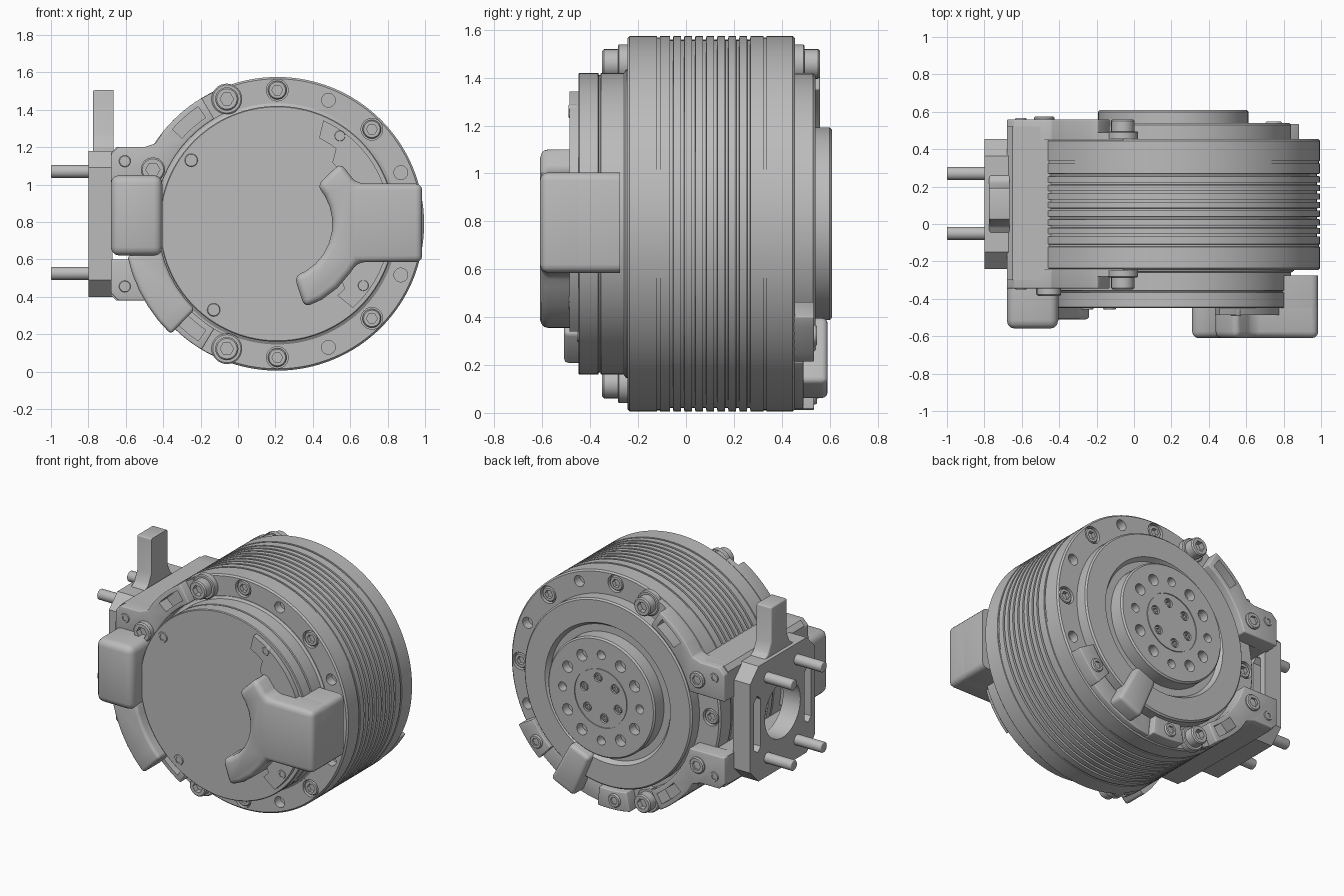
import bpy, bmesh
from math import sin, cos, pi, radians, hypot

if "Cube" in bpy.data.objects:
    bpy.data.objects.remove(bpy.data.objects["Cube"])

GREY = bpy.data.materials.new("machined grey")
GREY.use_nodes = True
GREY.diffuse_color = (0.5, 0.5, 0.5, 1)
GREY.node_tree.nodes["Principled BSDF"].inputs["Base Color"].default_value = (0.5, 0.5, 0.5, 1)

CX, CZ = 0.21, 0.79            # drum axis
FRONT, BACK = -0.245, 0.455    # drum end faces


def finish(name, bm):
    bmesh.ops.recalc_face_normals(bm, faces=bm.faces)
    me = bpy.data.meshes.new(name)
    bm.to_mesh(me)
    bm.free()
    me.materials.append(GREY)
    me.shade_smooth()
    me.set_sharp_from_angle(angle=radians(32))
    ob = bpy.data.objects.new(name, me)
    bpy.context.collection.objects.link(ob)
    return ob


def polar(r, deg):
    return CX + r * cos(radians(deg)), CZ + r * sin(radians(deg))


def arc(r, a, b, n=8):
    return [polar(r, a + (b - a) * i / n) for i in range(n + 1)]


def add_lathe(bm, cx, cz, prof, n):
    """Revolve (radius, y) points; a negative radius makes a hexagon."""
    rings = []
    for r, y in prof:
        if r == 0:
            rings.append([bm.verts.new((cx, y, cz))] * n)
            continue
        ring = []
        for i in range(n):
            a = 2 * pi * i / n
            q = r if r > 0 else -r * cos(pi / 6) / cos(a % (pi / 3) - pi / 6)
            ring.append(bm.verts.new((cx + q * cos(a), y, cz + q * sin(a))))
        rings.append(ring)
    for p, q in zip(rings, rings[1:]):
        for i in range(n):
            j = (i + 1) % n
            bm.faces.new(dict.fromkeys((p[i], p[j], q[j], q[i])))


def lathe(name, cx, cz, prof, n=48):
    bm = bmesh.new()
    add_lathe(bm, cx, cz, prof, n)
    return finish(name, bm)


def prism(name, pts, y0, y1, bevel=0.0, axis="Y"):
    """Extrude an outline from y0 to y1, rounding all but the y1 rim."""
    bm = bmesh.new()
    place = (lambda p, d: (p[0], d, p[1])) if axis == "Y" else (lambda p, d: (d, p[0], p[1]))
    a = [bm.verts.new(place(p, y0)) for p in pts]
    b = [bm.verts.new(place(p, y1)) for p in pts]
    bm.faces.new(a)
    bm.faces.new(b)
    for i in range(len(pts)):
        j = (i + 1) % len(pts)
        bm.faces.new((a[i], a[j], b[j], b[i]))
    bmesh.ops.recalc_face_normals(bm, faces=bm.faces)
    if bevel:
        back = set(b)
        edges = [e for e in bm.edges if e.calc_face_angle(0) > radians(30)
                 and not (e.verts[0] in back and e.verts[1] in back)]
        bmesh.ops.bevel(bm, geom=edges, offset=bevel, segments=3, profile=0.5,
                        affect="EDGES", clamp_overlap=False)
    return finish(name, bm)


def box(x0, x1, z0, z1):
    return [(x0, z0), (x1, z0), (x1, z1), (x0, z1)]


def cut(ob, cutter):
    mod = ob.modifiers.new("cut", "BOOLEAN")
    mod.operation, mod.solver, mod.object = "DIFFERENCE", "EXACT", cutter
    bpy.context.view_layer.objects.active = ob
    bpy.ops.object.modifier_apply(modifier=mod.name)
    bpy.data.objects.remove(cutter)
    ob.data.set_sharp_from_angle(angle=radians(32))


def holes(spec):
    bm = bmesh.new()
    for (x, z), r, y0, y1 in spec:
        add_lathe(bm, x, z, [(0, y0), (r, y0), (r, y1), (0, y1)], 24)
    return finish("hole_cutter", bm)


def bolt(name, pos, y, h, r, s):
    """Socket head bolt standing h out of the plane y in direction s."""
    t = y + s * h
    lathe(name, *pos, [(0, y - s * 0.03), (r, y - s * 0.03), (r, t - s * 0.008), (r * 0.88, t),
                       (-r * 0.58, t), (-r * 0.58, t - s * r * 0.6), (0, t - s * r * 0.6)], 24)


# Drum with cooling grooves
prof = [(0, FRONT), (0.775, FRONT), (0.785, FRONT + 0.01)]
for y in [-0.115] + [-0.06 + 0.046 * i for i in range(8)] + [0.33]:
    d = 0.006 if y in (-0.115, 0.33) else 0.016
    prof += [(0.785, y - 0.007), (0.785 - d, y - 0.006), (0.785 - d, y + 0.006), (0.785, y + 0.007)]
prof += [(0.785, BACK - 0.01), (0.775, BACK), (0, BACK)]
drum = lathe("drum", CX, CZ, prof, 128)
bolt_angles, hole_angles = (90, 45, -45, -90), (67.5, 22.5, -22.5, -67.5)
spec = []
for y, s in ((FRONT, -1), (BACK, 1)):
    more_b = (0, 180) if s > 0 else ()
    more_h = ()
    for a in bolt_angles + more_b:
        spec.append((polar(0.715, a), 0.058, y + s * 0.02, y - s * 0.03))
        bolt("drum_bolt", polar(0.715, a), y - s * 0.03, 0.025, 0.05, s)
    for a in hole_angles + more_h:
        spec.append((polar(0.715, a), 0.037, y + s * 0.02, y - s * 0.06))
cut(drum, holes(spec))

# Front cover disc
lathe("front_cover", CX, CZ, [(0.645, FRONT + 0.02), (0.645, -0.25), (0.63, -0.26), (0.63, -0.355),
      (0.622, -0.358), (0.622, -0.364), (0.63, -0.367), (0.63, -0.445), (0.625, -0.45), (0, -0.45)], 128)
for p in ((-0.25, 1.13), (-0.13, 0.33)):
    bolt("cover_bolt", p, -0.45, 0.006, 0.036, -1)

# Raised sector and connector cover on the right of the front
prism("connector_base", arc(0.605, -48, 66, 20) + arc(0.51, 64, 52, 3) + arc(0.44, 48, -40, 10)
      + arc(0.5, -44, -50, 3), -0.487, -0.44)
for p in ((0.545, 1.26), (0.67, 0.46)):
    bolt("connector_bolt", p, -0.487, 0.004, 0.03, -1)
prism("connector_cover", arc(0.295, -72, 44, 9) + arc(0.47, 44, 31, 1) + [(0.64, 1.005), (0.985, 1.005),
      (0.985, 0.585), (0.64, 0.585)] + arc(0.47, -34, -72, 3), -0.61, -0.45, 0.035)
prism("connector_body", box(0.65, 0.985, 0.585, 1.005), -0.55, -0.275, 0.035)

# Terminal box and curved cable guard on the left of the front
prism("terminal_box", box(-0.68, -0.405, 0.62, 1.05), -0.56, -0.34, 0.045)
prism("terminal_base", box(-0.62, -0.42, 0.64, 1.03), -0.36, -0.2)
prism("cable_guard", arc(0.635, 192, 226, 5) + arc(0.82, 226, 192, 5), -0.51, -0.34, 0.02)
bolt("guard_bolt", (-0.455, 1.08), -0.345, 0.04, 0.065, -1)

# Mounting bracket: upper and lower arms, front and back
for up in (1, -1):
    def flip(pts):
        return [(x, CZ + up * (z - CZ)) for x, z in pts]

    prism("bracket_web", flip([(-0.68, 0.98), (-0.68, 1.17), (-0.65, 1.2), (-0.5, 1.2)]
          + arc(0.77, 148, 165)), -0.3, 0.52)
    for face, s, thick in ((FRONT, -1, 0.1), (BACK, 1, 0.105)):
        arm = prism("bracket_arm", flip([(-0.68, 0.98), (-0.68, 1.16), (-0.64, 1.2), (-0.5, 1.2),
                    (-0.44, 1.22)] + arc(0.785, 141, 121, 6) + arc(0.655, 121, 163, 8)),
                    face + s * thick, face - s * 0.005, 0.008)
        slot = prism("slot_cutter", flip(arc(0.755, 124, 138) + arc(0.685, 138, 124)),
                     face + s * 0.2, face + s * 0.015)
        cut(arm, slot)
        pos = flip([polar(0.72, 112)])[0]
        prism("arm_tip", flip(arc(0.783, 124, 110, 5) + arc(0.655, 110, 124, 5)),
              face + s * 0.035, face - s * 0.005)
        lathe("arm_boss", *pos, [(0.082, face), (0.082, face + s * 0.035), (0.075, face + s * 0.04),
                                 (0, face + s * 0.04)], 32)
        bolt("arm_bolt", pos, face + s * 0.03, 0.075, 0.062, s)
        bolt("ear_bolt", flip([(-0.605, 1.125)])[0], face + s * thick, 0.006, 0.032, s)
        if s > 0:
            bolt("ear_bolt", flip([(-0.48, 1.08)])[0], face + s * thick, 0.015, 0.055, s)

# Side flange plate with bore, slots, post and dowel pins
YM = 0.107


def rounded(cy, hw, z0, z1, c):
    return [(cy - hw, z0 + c), (cy - hw + c, z0), (cy + hw - c, z0), (cy + hw, z0 + c),
            (cy + hw, z1 - c), (cy + hw - c, z1), (cy - hw + c, z1), (cy - hw, z1 - c)]


plate = prism("side_flange", rounded(YM, 0.347, 0.4, 1.18, 0.09), -0.8, -0.67, axis="X")
bore = [(YM + 0.19 * cos(i * pi / 24), CZ + 0.19 * sin(i * pi / 24)) for i in range(48)]
cut(plate, prism("bore_cutter", bore, -0.9, -0.6, axis="X"))
for side in (1, -1):
    cut(plate, prism("slot_cutter", rounded(YM + side * 0.27, 0.035, 0.6, 0.98, 0.03), -0.9, -0.6, axis="X"))
prism("flange_post", [(YM - 0.2, 1.15), (YM + 0.2, 1.15), (YM + 0.12, 1.2), (YM + 0.085, 1.27), (YM + 0.085, 1.505),
      (YM - 0.085, 1.505), (YM - 0.085, 1.27), (YM - 0.12, 1.2)], -0.775, -0.665, 0.01, axis="X")
for y in (0.27, -0.05):
    for z in (1.07, 0.525):
        ring = [(y + 0.035 * cos(i * pi / 12), z + 0.035 * sin(i * pi / 12)) for i in range(24)]
        prism("dowel_pin", ring, -1.0, -0.75, 0.006, axis="X")

# Output hub on the back
hub = lathe("output_hub", CX, CZ, [(0, 0.4), (0.63, 0.4), (0.63, 0.53), (0.62, 0.54), (0.47, 0.54), (0.45, 0.51),
            (0.402, 0.51), (0.402, 0.6), (0.392, 0.61), (0.2, 0.61), (0.2, 0.604), (0.192, 0.604),
            (0.192, 0.61), (0, 0.61)], 96)
spec = [(polar(0.29, 30 * i), 0.038 if i % 3 else 0.03, 0.65, 0.55) for i in range(12)]
spec += [(polar(0.135, 60 * i + 20), 0.03, 0.65, 0.59) for i in range(6)]
cut(hub, holes(spec))
for i in range(6):
    bolt("hub_bolt", polar(0.135, 60 * i + 20), 0.58, 0.025, 0.026, 1)

# Sensor clip on the lower back
for a, b, top in ((-102, -84, 0.535), (-48, -30, 0.535), (-84, -48, 0.49)):
    prism("clip_segment", arc(0.65, a, b, 5) + arc(0.778, b, a, 5), top, BACK - 0.005, 0.006)
for a in (-94, -41):
    bolt("clip_bolt", polar(0.712, a), 0.535, 0.012, 0.045, 1)
prism("sensor_block", arc(0.46, -77, -57, 1) + arc(0.77, -59, -73, 1), 0.592, 0.48, 0.025)
